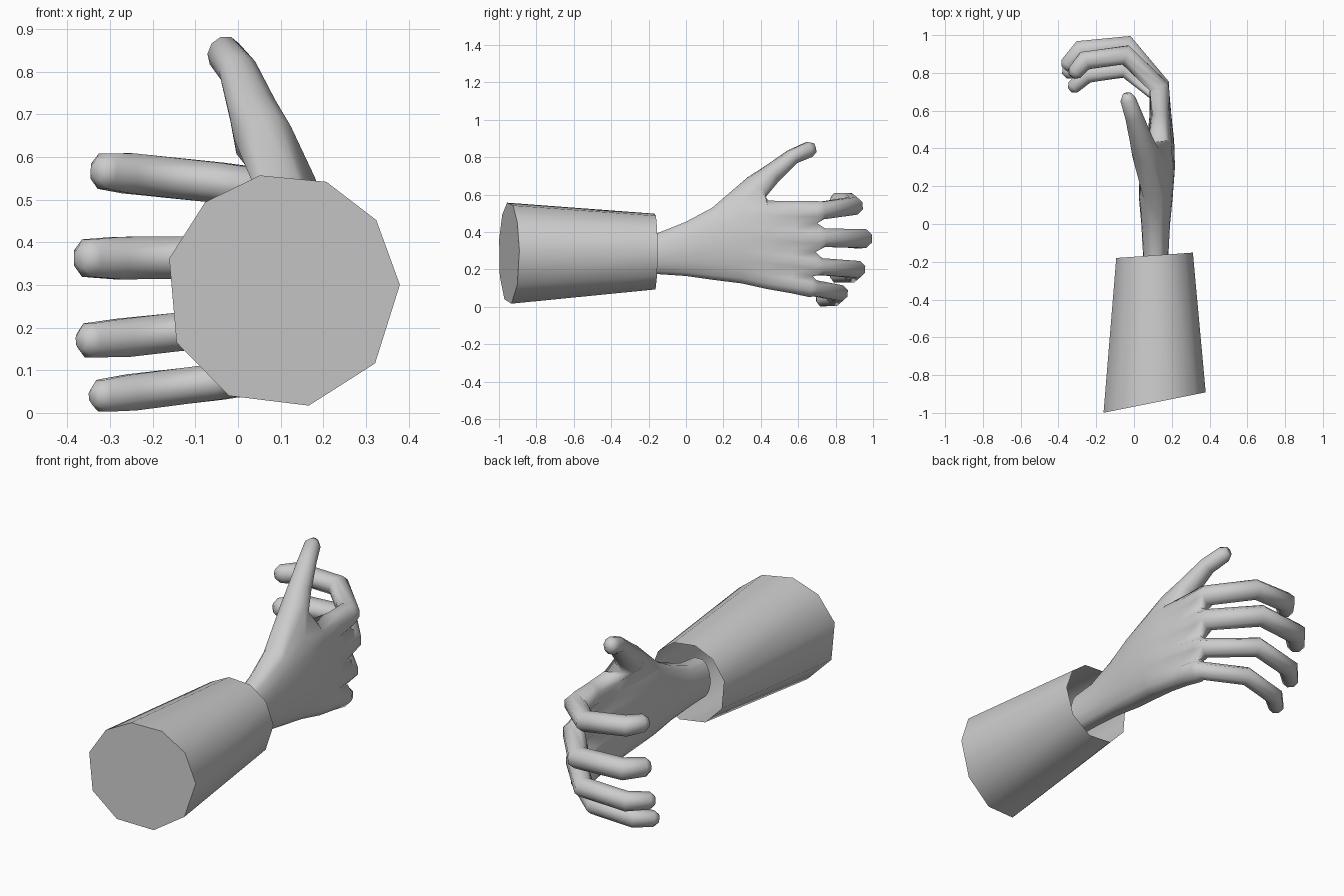
import bpy
import bmesh
import math
from mathutils import Vector

if "Cube" in bpy.data.objects:
    bpy.data.objects.remove(bpy.data.objects["Cube"], do_unlink=True)

grey = bpy.data.materials.new("plain grey")
grey.use_nodes = True
GREY = (0.6, 0.6, 0.6, 1)
grey.diffuse_color = GREY
grey.node_tree.nodes["Principled BSDF"].inputs["Base Color"].default_value = GREY


def skin(bm, loops, keep=lambda span, col: True):
    """Join equal-length vertex loops with quads, where keep allows."""
    n = len(loops[0])
    for s, (a, b) in enumerate(zip(loops, loops[1:])):
        for i in range(n):
            j = (i + 1) % n
            if keep(s, i):
                bm.faces.new((a[i], a[j], b[j], b[i]))


def new_loop(bm, points):
    return [bm.verts.new(p) for p in points]


def tube_rings(path, radii, sides, phase):
    """Ellipses (side radius, upright radius) along a path, mitred at bends."""
    pts = [Vector(p) for p in path]
    rings = []
    for i, p in enumerate(pts):
        before = (p - pts[max(i - 1, 0)]).normalized()
        after = (pts[min(i + 1, len(pts) - 1)] - p).normalized()
        t = (before + after).normalized()
        side = t.cross(Vector((0, 0, 1))).normalized()
        up = side.cross(t)
        bent = 0 < i < len(pts) - 1
        mitre = 1 / max(t.dot(after), 0.7) if bent else 1
        a, b = radii[i]
        angles = [math.tau * (k + phase) / sides for k in range(sides)]
        rings.append([p + side * math.cos(g) * a * mitre + up * math.sin(g) * b
                      for g in angles])
    return rings


def finish(bm, name, smooth):
    bmesh.ops.recalc_face_normals(bm, faces=bm.faces[:])
    mesh = bpy.data.meshes.new(name)
    bm.to_mesh(mesh)
    bm.free()
    mesh.materials.append(grey)
    ob = bpy.data.objects.new(name, mesh)
    bpy.context.collection.objects.link(ob)
    bpy.ops.object.select_all(action='DESELECT')
    ob.select_set(True)
    bpy.context.view_layer.objects.active = ob
    bpy.ops.object.shade_smooth_by_angle(angle=math.radians(smooth))


# Sleeve: ten-sided taper with slanted ends, closed at the elbow and open at the cuff
CORNERS = (3, 37, 68, 101, 131, 164, 206, 243, 283, 322)


def sleeve_ring(cx, cz, r, y, slant):
    return [(cx + r * math.cos(math.radians(g)),
             y + slant * r * math.cos(math.radians(g)),
             cz + r * math.sin(math.radians(g))) for g in CORNERS]


bm = bmesh.new()
ends = [new_loop(bm, sleeve_ring(0.104, 0.286, 0.276, -0.946, 0.2)),
        new_loop(bm, sleeve_ring(0.105, 0.295, 0.207, -0.166, 0.07))]
skin(bm, ends)
bm.faces.new(ends[0])
finish(bm, "sleeve", 60)

# Palm: columns run up the back of the hand, then down the palm side.
# Each finger owns four columns and shares the web column with its neighbour.
WEBS = (0, 0.22, 0.47, 0.77, 1)
columns = []
for lo, hi in zip(WEBS, WEBS[1:]):
    columns += [(lo, True), (lo + 0.29 * (hi - lo), False), (lo + 0.71 * (hi - lo), False)]
columns.append((1, True))


def palm_ring(y, xc, rx, bottom, top, knuckle, thumb_pad):
    ring = []
    for sign, row in ((1, columns), (-1, columns[::-1])):
        for u, web in row:
            oval = math.sqrt(1 - 0.88 * (2 * u - 1) ** 2)
            ridged = 0.42 if web else 1
            x = xc + sign * rx * (oval + (ridged - oval) * knuckle)
            if sign < 0:
                x -= thumb_pad * u ** 3
            ring.append((x, y - 0.045 * knuckle * (1 - u) ** 2, bottom + u * (top - bottom)))
    return ring


bm = bmesh.new()
# y, centre x, half thickness, bottom, top, how far the knuckles show, thumb pad
palm = [new_loop(bm, palm_ring(*row)) for row in (
    (-0.27, 0.115, 0.068, 0.18, 0.38, 0, 0), (-0.15, 0.115, 0.068, 0.175, 0.395, 0, 0),
    (0.0, 0.115, 0.076, 0.165, 0.455, 0, 0.005), (0.14, 0.117, 0.088, 0.145, 0.53, 0, 0.02),
    (0.30, 0.127, 0.09, 0.125, 0.585, 0, 0.045), (0.44, 0.143, 0.07, 0.095, 0.568, 0.1, 0.025),
    (0.58, 0.14, 0.058, 0.073, 0.565, 0.4, 0), (0.705, 0.135, 0.052, 0.052, 0.565, 1, 0))]
THUMB_ROOT = (11, 12, 13)
skin(bm, palm, lambda span, col: not (span in (3, 4) and col in THUMB_ROOT))
bm.faces.new(palm[0])

# Fingers: knuckle, two joints and tip as (x, y), heights, and radius
fingers = [
    ([(0.128, 0.685), (-0.045, 0.82), (-0.25, 0.79), (-0.32, 0.725)],
     (0.1, 0.073, 0.048, 0.04), 0.046),
    ([(0.132, 0.72), (-0.045, 0.91), (-0.27, 0.88), (-0.35, 0.80)],
     (0.215, 0.2, 0.176, 0.17), 0.049),
    ([(0.135, 0.735), (-0.04, 0.943), (-0.28, 0.92), (-0.353, 0.84)],
     (0.37, 0.365, 0.363, 0.363), 0.054),
    ([(0.133, 0.725), (-0.045, 0.895), (-0.26, 0.865), (-0.315, 0.80)],
     (0.515, 0.54, 0.562, 0.567), 0.051),
]
for i, (joints, heights, r) in enumerate(fingers):
    path = [Vector((x, y, z)) for (x, y), z in zip(joints, heights)]
    path.insert(0, path[0] - Vector((0, 0.15, 0)))
    path.append(path[-1] + (path[-1] - path[-2]).normalized() * 0.025)
    scale = ((1, 1), (1, 1), (1, 1), (1, 1), (0.85, 0.88), (0.4, 0.45))
    rings = tube_rings(path, [(r * a, r * b) for a, b in scale], 8, 0.5)
    c = 3 * i
    root = [palm[-1][k] for k in (c + 2, c + 3, 22 - c, 23 - c, 24 - c, 25 - c, c, c + 1)]
    loops = [root] + [new_loop(bm, ring) for ring in rings[1:]]
    skin(bm, loops)
    bm.faces.new(loops[-1])

# Thumb: grows out of the opening along the top edge of the palm
back, middle, front = palm[3:6]
root = [middle[11], *back[11:15], middle[14], *front[14:10:-1]]
rings = tube_rings(
    [(0.06, 0.378, 0.64), (0.035, 0.455, 0.708), (0.0, 0.57, 0.803),
     (-0.032, 0.66, 0.842), (-0.038, 0.69, 0.85)],
    [(0.072, 0.072), (0.06, 0.056), (0.047, 0.042), (0.041, 0.044), (0.022, 0.026)], 10, 0)
loops = [root] + [new_loop(bm, ring) for ring in rings]
skin(bm, loops)
bm.faces.new(loops[-1])
finish(bm, "hand", 75)
